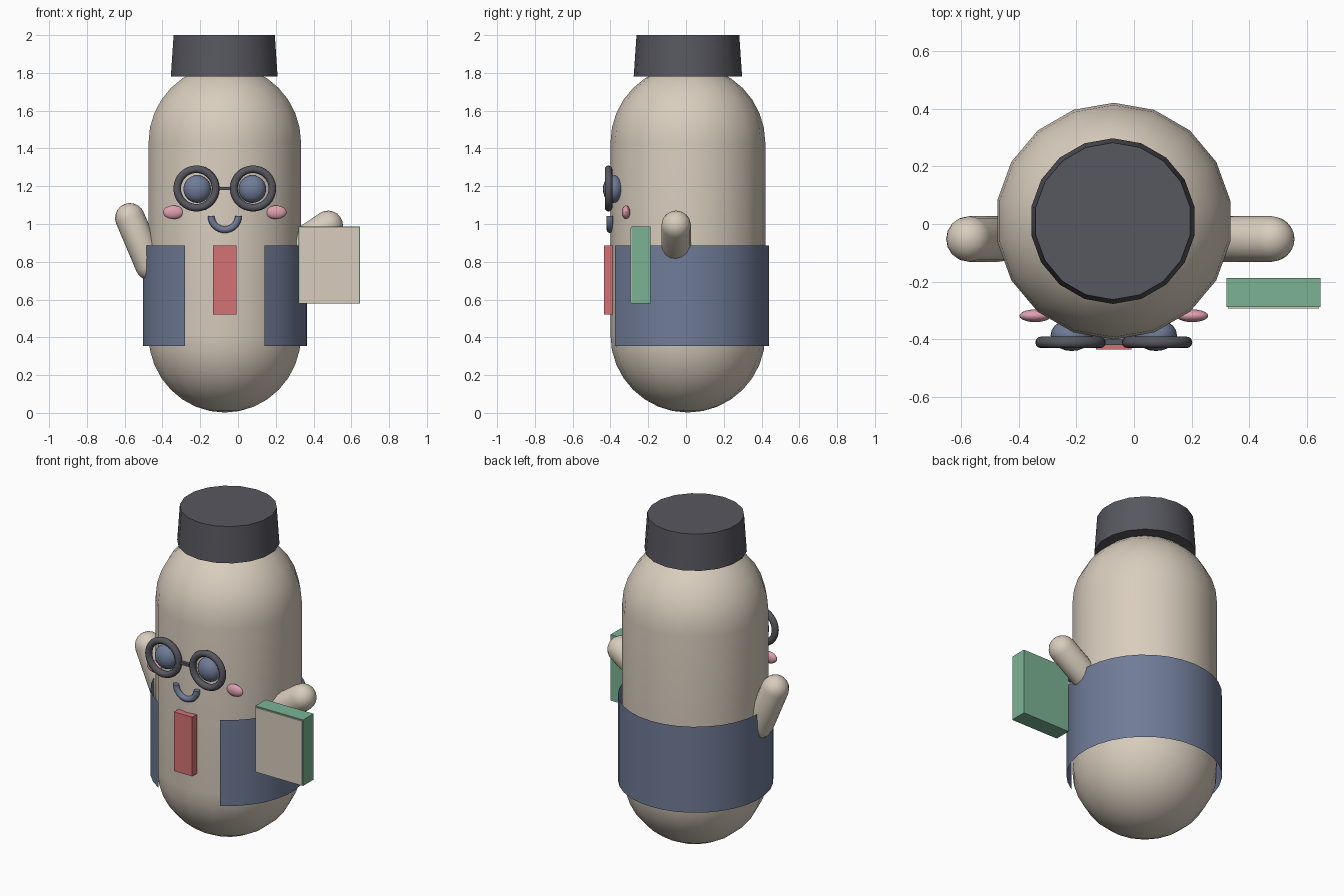
import bpy, bmesh
from math import sin, cos, pi, radians
from mathutils import Vector, Matrix

old = bpy.data.objects.get("Cube")
if old:
    bpy.data.objects.remove(old, do_unlink=True)

CX, CY = -0.07, 0.01  # axis of the body


def material(name, rgb):
    m = bpy.data.materials.new(name)
    m.use_nodes = True
    m.diffuse_color = (*rgb, 1)
    m.node_tree.nodes["Principled BSDF"].inputs["Base Color"].default_value = (*rgb, 1)
    return m


BEIGE = material("beige", (0.69, 0.61, 0.51))
BLUE = material("slate blue", (0.16, 0.20, 0.31))
DARK = material("charcoal", (0.095, 0.095, 0.115))
RED = material("soft red", (0.66, 0.17, 0.17))
GREEN = material("green", (0.20, 0.45, 0.30))
PINK = material("pink", (0.73, 0.35, 0.43))


def finish(name, bm, mat, smooth=True, fix_normals=True):
    if fix_normals:
        bmesh.ops.recalc_face_normals(bm, faces=bm.faces)
    me = bpy.data.meshes.new(name)
    bm.to_mesh(me)
    bm.free()
    me.materials.append(mat)
    ob = bpy.data.objects.new(name, me)
    bpy.context.collection.objects.link(ob)
    if smooth:
        bpy.ops.object.select_all(action="DESELECT")
        ob.select_set(True)
        bpy.context.view_layer.objects.active = ob
        bpy.ops.object.shade_smooth_by_angle(angle=radians(40))
    return ob


def lathe(name, profile, mat, segments, matrix):
    """Revolve (radius, height) points about z, from -y round."""
    bm = bmesh.new()
    verts = [bm.verts.new((0, -r, z)) for r, z in profile]
    edges = [bm.edges.new(pair) for pair in zip(verts, verts[1:])]
    bmesh.ops.spin(bm, geom=verts + edges, cent=(0, 0, 0), axis=(0, 0, 1),
                   angle=2 * pi, steps=segments)
    bmesh.ops.remove_doubles(bm, verts=bm.verts, dist=1e-4)
    bm.transform(matrix)
    return finish(name, bm, mat)


def capsule(name, a, b, r, mat, segments, rings):
    a, b = Vector(a), Vector(b)
    length = (b - a).length
    arc = [i * pi / 2 / rings for i in range(rings + 1)]
    profile = [(r * sin(t), -r * cos(t)) for t in arc]
    profile += [(r * cos(t), length + r * sin(t)) for t in arc]
    turn = (b - a).to_track_quat("Z", "Y").to_matrix().to_4x4()
    if abs((b - a).normalized().z) > 0.999:
        turn = Matrix.Identity(4)
    return lathe(name, profile, mat, segments, Matrix.Translation(a) @ turn)


def box(name, lo, hi, mat):
    lo, hi = Vector(lo), Vector(hi)
    bm = bmesh.new()
    bmesh.ops.create_cube(bm, size=1)
    bm.transform(Matrix.Translation((lo + hi) / 2) @ Matrix.Diagonal((*(hi - lo), 1)))
    return finish(name, bm, mat, smooth=False)


def ellipsoid(name, centre, radii, mat):
    bm = bmesh.new()
    bmesh.ops.create_uvsphere(bm, u_segments=20, v_segments=12, radius=1)
    bm.transform(Matrix.Translation(centre) @ Matrix.Diagonal((*radii, 1)))
    return finish(name, bm, mat)


def ring(name, centre, major, minor, mat, start=0, sweep=2 * pi, steps=32):
    """Torus, or part of one, lying in the xz plane."""
    bm = bmesh.new()
    disc = bmesh.ops.create_circle(bm, cap_ends=False, segments=12, radius=minor)
    bm.transform(Matrix.Translation((major, 0, 0)))
    full = sweep > 6.2
    if not full:
        bm.faces.new(disc["verts"])
    # circle is in xy, so turning about y sweeps it round in xz
    bm.transform(Matrix.Rotation(-start, 4, "Y"))
    edges = list(bm.edges)
    geom = list(bm.verts) + edges + list(bm.faces)
    bmesh.ops.spin(bm, geom=geom, cent=(0, 0, 0), axis=(0, -1, 0),
                   angle=sweep, steps=steps)
    bmesh.ops.remove_doubles(bm, verts=bm.verts, dist=1e-4)
    bm.transform(Matrix.Translation(centre))
    return finish(name, bm, mat)


# Body and cap
capsule("body", (CX, CY, 0.412), (CX, CY, 1.43), 0.41, BEIGE, 18, 8)
lathe("cap", [(0, 1.78), (0.287, 1.78), (0.272, 2.0), (0, 2.0)], DARK, 18,
      Matrix.Translation((CX - 0.003, CY, 0)))

# Open-fronted jacket: a thin sheet wrapped round the back
bm = bmesh.new()
gap = radians(29)
start = [bm.verts.new((0.435 * sin(gap), -0.435 * cos(gap), z)) for z in (0.355, 0.885)]
edge = bm.edges.new(start)
bmesh.ops.spin(bm, geom=start + [edge], cent=(0, 0, 0), axis=(0, 0, 1),
               angle=2 * (pi - gap), steps=28)
bm.transform(Matrix.Translation((CX, 0.005, 0)))
for f in bm.faces:
    out = f.calc_center_median() - Vector((CX, 0.005, 0))
    if f.normal.dot(Vector((out.x, out.y, 0))) < 0:
        f.normal_flip()
finish("jacket", bm, BLUE, fix_normals=False)

# Arms
capsule("right_arm", (-0.465, -0.052, 0.78), (-0.572, -0.052, 1.032), 0.079, BEIGE, 16, 5)
capsule("left_arm", (0.29, -0.052, 0.865), (0.477, -0.052, 0.992), 0.079, BEIGE, 16, 5)

# Face
for side, s in (("right", -1), ("left", 1)):
    x = CX + s * 0.15
    ring(side + "_lens_frame", (x, -0.41, 1.188), 0.102, 0.02, DARK)
    ellipsoid(side + "_eye", (CX + s * 0.146, -0.385, 1.185), (0.073, 0.055, 0.073), BLUE)
    ellipsoid(side + "_cheek", (CX + s * 0.272, -0.318, 1.062), (0.055, 0.022, 0.036), PINK)
box("glasses_bridge", (-0.108, -0.42, 1.18), (-0.032, -0.4, 1.196), DARK)
ring("mouth", (CX, -0.402, 1.042), 0.072, 0.018, BLUE, start=pi, sweep=pi, steps=16)

# Tie
box("tie", (-0.132, -0.435, 0.52), (-0.008, -0.39, 0.885), RED)

# Book: green cover with a pale front panel
box("book_cover", (0.32, -0.288, 0.58), (0.646, -0.187, 0.987), GREEN)
box("book_page", (0.325, -0.293, 0.582), (0.641, -0.287, 0.98), BEIGE)
